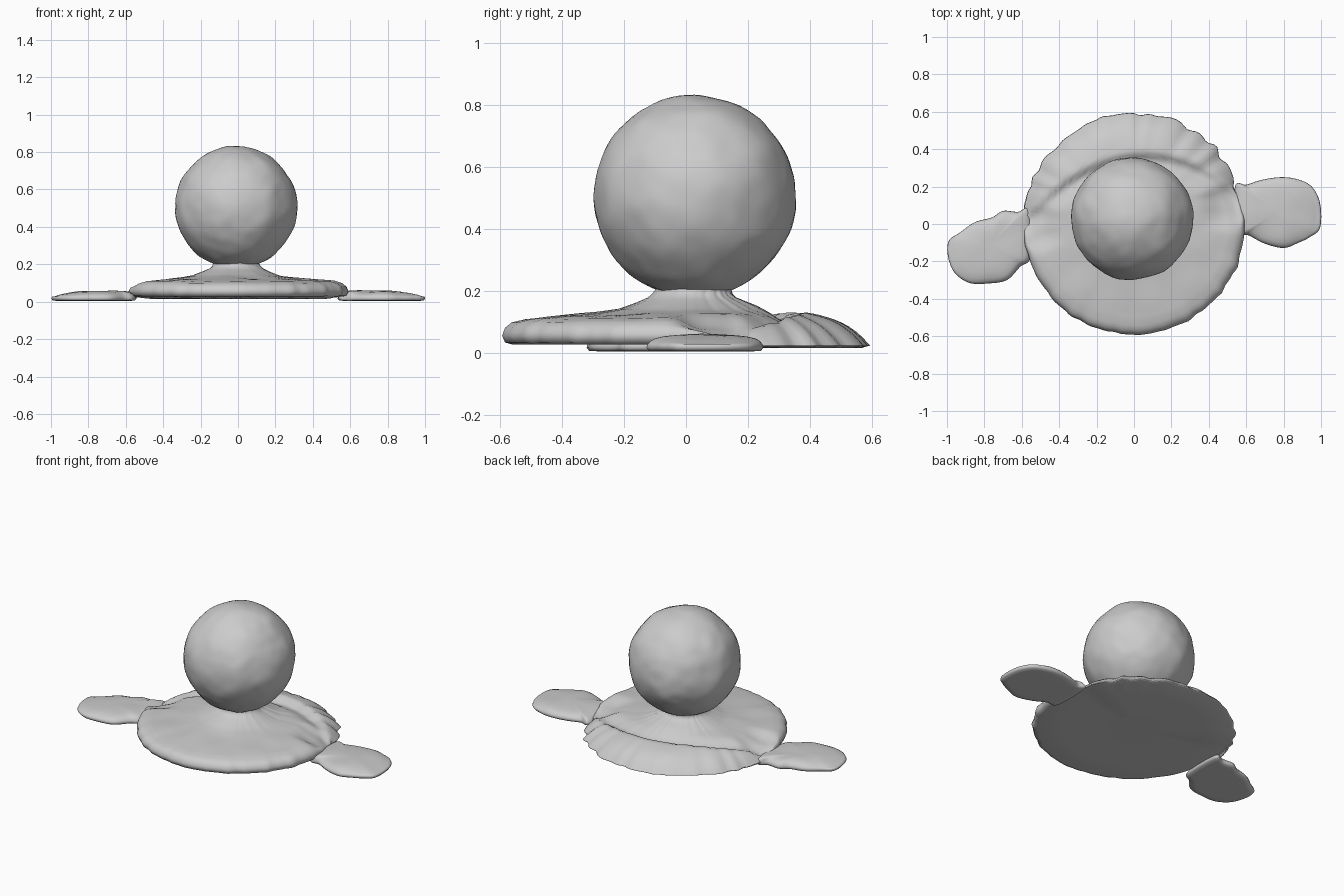
import bpy, bmesh
from math import sin, cos, pi, exp, radians
from mathutils import Vector, noise

if "Cube" in bpy.data.objects:
    bpy.data.objects.remove(bpy.data.objects["Cube"])

CX, CY = -0.01, 0.025      # axis of neck and ball
N = 160

def interp(table, x):
    for (a, va), (b, vb) in zip(table, table[1:]):
        if x <= b:
            t = (x - a) / (b - a)
            return va + (vb - va) * max(0, t)
    return table[-1][1]

def smooth(x, a, b):
    t = min(1, max(0, (x - a) / (b - a)))
    return t * t * (3 - 2 * t)

def bump(x, y, z, scale, amp):
    return amp * noise.noise(Vector((x, y, z)) * scale)

def finish(name, bm):
    bmesh.ops.recalc_face_normals(bm, faces=bm.faces)
    me = bpy.data.meshes.new(name)
    bm.to_mesh(me)
    bm.free()
    ob = bpy.data.objects.new(name, me)
    bpy.context.collection.objects.link(ob)
    for p in me.polygons:
        p.use_smooth = True
    return ob

def skin(name, rings):
    """Bridge equal-length closed rings and cap both ends."""
    bm = bmesh.new()
    vs = [[bm.verts.new(p) for p in r] for r in rings]
    n = len(rings[0])
    for a, b in zip(vs, vs[1:]):
        for i in range(n):
            j = (i + 1) % n
            bm.faces.new((a[i], a[j], b[j], b[i]))
    bm.faces.new(vs[0])
    bm.faces.new(vs[-1])
    return finish(name, bm)

# Splatted base: front lobe, raised back crescent, low channels at the arms
PROFILE = [(0, .2), (.21, .195), (.24, .178), (.3, .162), (.4, .14), (.5, .13),
           (.7, .12), (.88, .11), (.95, .098), (.985, .08), (1, .055)]

def ang_gap(a, b):
    return abs((a - b + pi) % (2 * pi) - pi)

def rim_radius(a):
    rough = .022 if sin(a) > .3 else .012
    r = .592 + rough * noise.noise(Vector((cos(a) * 9, sin(a) * 9, 3)))
    return r - .012 * exp(-(ang_gap(a, radians(16)) / .2) ** 2)

def base_point(f, a):
    r = rim_radius(a) * f
    return r * cos(a) + CX * (1 - f), r * sin(a) + CY * (1 - f)

def base_top(f, a):
    x, y = base_point(f, a)
    z = interp(PROFILE, f)
    d = y - (.36 - .8 * x * x + .1 * x)
    w = smooth(f, .3, .5)
    z -= .03 * w * exp(-((d + .03) / .06) ** 2)
    for ca in (radians(10), radians(183)):
        z -= .035 * smooth(f, .6, .85) * (1 - smooth(f, .93, 1)) * exp(-(ang_gap(a, ca) / .2) ** 4)
    zb = .022 + .115 * (1 - f ** 6)
    z += (zb - z) * smooth(d, -.02, .025) * w
    z += bump(x, y, 0, 7, .005) * (1 - smooth(f, .9, 1))
    return Vector((x, y, max(z, .02)))

angles = [2 * pi * i / N for i in range(N)]
rings = []
for f in (.3, .7, .95, .985):                       # flat underside
    row = []
    for a in angles:
        x, y = base_point(f, a)
        row.append(Vector((x, y, (.027 if f < .97 else .033) - .012 * smooth(sin(a), .2, .6))))
    rings.append(row)
for f in (1, .993, .985, .97, .95, .92, .88, .84, .8, .76, .72, .68, .64, .6,
          .56, .52, .48, .44, .4, .36, .33, .3, .27, .24, .22):
    rings.append([base_top(f, a) for a in angles])
for r, z in ((.122, .205), (.127, .215), (.142, .226), (.165, .236), (.192, .25), (.17, .3)):
    rings.append([Vector((CX + r * cos(a), CY + r * sin(a), z)) for a in angles])
skin("splat_base", rings)

# Ball head, slightly lumpy
bm = bmesh.new()
bmesh.ops.create_icosphere(bm, subdivisions=5, radius=.326)
for v in bm.verts:
    n = v.co.normalized()
    v.co += n * (bump(*n, 2.2, .008) + bump(*n, 5, .004))
    v.co += Vector((CX, CY + .003, .505))
finish("ball_head", bm)

# Flat arm puddles from smoothed outlines
def closed_curve(pts, steps=8):
    out, n = [], len(pts)
    for i in range(n):
        p0, p1, p2, p3 = (Vector(pts[(i + k) % n]) for k in (-1, 0, 1, 2))
        for s in range(steps):
            t = s / steps
            out.append(.5 * (2 * p1 + (p2 - p0) * t + (2 * p0 - 5 * p1 + 4 * p2 - p3) * t * t
                             + (3 * p1 - p0 - 3 * p2 + p3) * t ** 3))
    return out

def arm(name, pts, inner_sign):
    outline = closed_curve(pts)
    c = sum(outline, Vector((0, 0))) / len(outline)
    rows = []
    for f, z in ((.3, .006), (.8, .004), (.96, .006), (1, .017), (.98, .028), (.93, .038),
                 (.85, .046), (.7, .053), (.5, .057), (.25, .058), (.05, .058)):
        row = []
        for p in outline:
            q = c + (p - c) * f
            lift = 1 - .25 * smooth(abs(q.x), .8, 1) + .15 * (1 - smooth(abs(q.x), .55, .7))
            zz = z * lift if z > .03 else z
            row.append(Vector((q.x, q.y, zz + (bump(q.x, q.y, 0, 9, .004) if z > .03 else 0))))
        rows.append(row)
    skin(name, rows)

arm("right_arm", [(.54, .2), (.6, .21), (.68, .235), (.78, .25), (.87, .24), (.95, .2), (.995, .11),
                  (.995, -.02), (.94, -.07), (.88, -.1), (.8, -.128), (.7, -.105), (.61, -.06), (.54, -.04)], 1)
arm("left_arm", [(-.55, .08), (-.62, .065), (-.7, .07), (-.76, .035), (-.85, .01), (-.93, -.045), (-.99, -.09),
                 (-.995, -.17), (-.96, -.26), (-.88, -.315), (-.78, -.318), (-.68, -.3), (-.61, -.23), (-.55, -.17)], -1)
